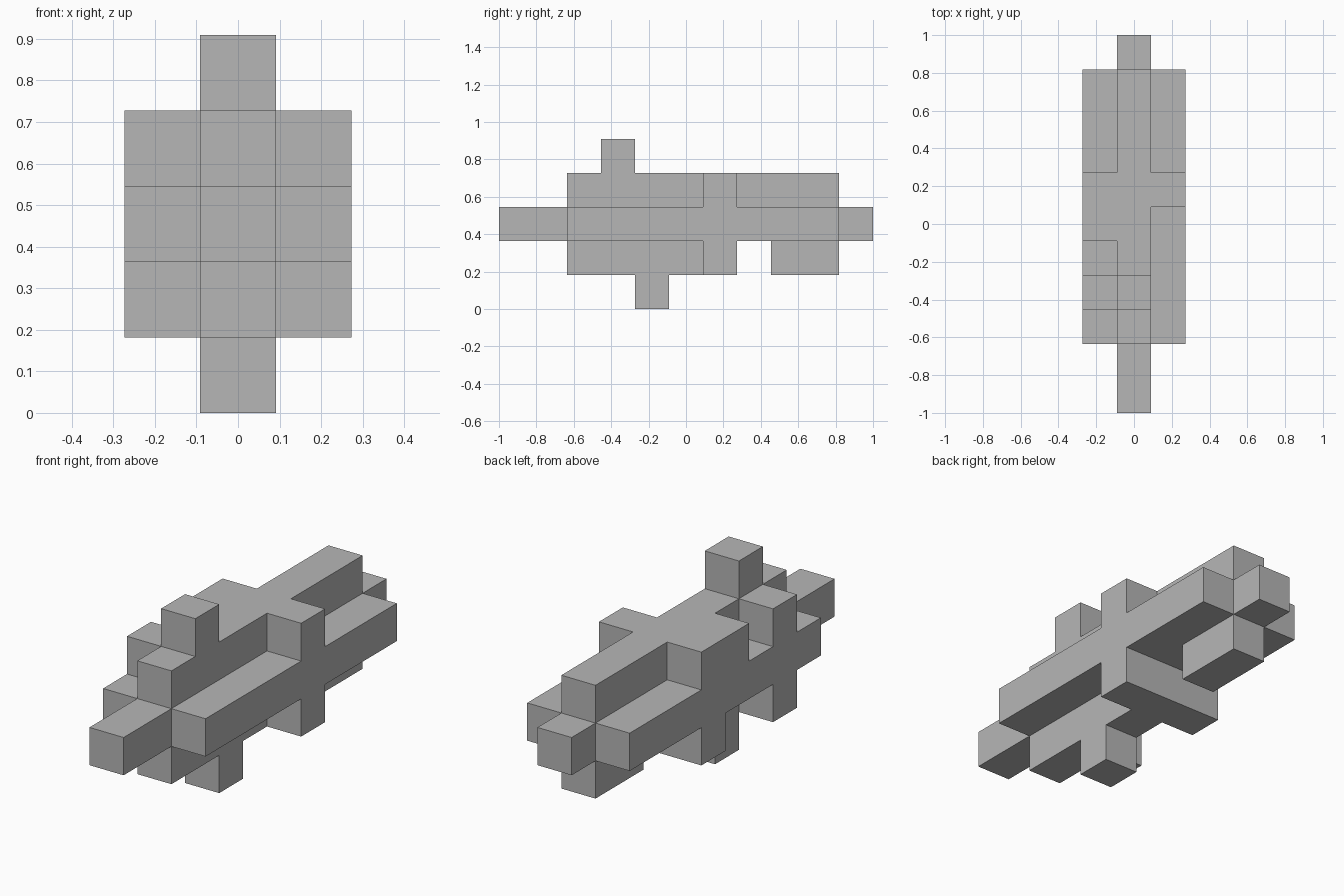
import bpy
import bmesh
from mathutils import Vector

default_cube = bpy.data.objects.get("Cube")
if default_cube:
    bpy.data.objects.remove(default_cube, do_unlink=True)

UNIT = 2 / 11                        # eleven cells along the length
ORIGIN = Vector((0, -1, UNIT / 2))   # centre of the lowest middle cell, front edge

grey = bpy.data.materials.new("plain grey")
grey.use_nodes = True
colour = (0.47, 0.47, 0.47, 1)
grey.diffuse_color = colour
grey.node_tree.nodes["Principled BSDF"].inputs["Base Color"].default_value = colour

# Bars of cells: columns (x), first and last row (y), layer (z)
LEFT, MIDDLE, RIGHT = 1, 0, -1
bars = [
    ((MIDDLE,), 0, 10, 2),               # long core with nose and tail
    ((LEFT, RIGHT), 2, 9, 2),            # side rails
    ((MIDDLE,), 2, 9, 3),                # upper spine
    ((MIDDLE,), 2, 6, 1),                # front keel
    ((MIDDLE,), 8, 9, 1),                # rear keel
    ((LEFT, RIGHT), 6, 6, 1),            # lower cross arms
    ((LEFT, RIGHT), 6, 6, 3),            # upper cross arms
    ((RIGHT,), 5, 5, 3),                 # widened upper right arm
    ((RIGHT,), 3, 3, 1),                 # lower right stud
    ((RIGHT,), 3, 3, 3),                 # upper right stud
    ((MIDDLE,), 3, 3, 4),                # top knob
    ((MIDDLE,), 4, 4, 0),                # foot
]
cells = {(x, y, z) for columns, first, last, z in bars
         for x in columns for y in range(first, last + 1)}


def add_side(bm, cell, direction):
    """Add the outward square of a cell on one side."""
    normal = Vector(direction)
    across = Vector((direction[1], direction[2], direction[0]))
    up = normal.cross(across)
    centre = ORIGIN + (Vector(cell) + Vector((0, 0.5, 0)) + normal / 2) * UNIT
    corners = ((-1, -1), (1, -1), (1, 1), (-1, 1))
    bm.faces.new([bm.verts.new(centre + (across * a + up * b) * UNIT / 2)
                  for a, b in corners])


# Outer skin only: a square wherever a cell has no neighbour
bm = bmesh.new()
for cell in sorted(cells):
    for axis in range(3):
        for sign in (-1, 1):
            direction = [0, 0, 0]
            direction[axis] = sign
            if tuple(c + d for c, d in zip(cell, direction)) not in cells:
                add_side(bm, cell, direction)

# Weld the skin and merge coplanar squares into clean flat faces
bmesh.ops.remove_doubles(bm, verts=bm.verts[:], dist=0.001)
bmesh.ops.dissolve_limit(bm, angle_limit=0.02, verts=bm.verts[:], edges=bm.edges[:])

mesh = bpy.data.meshes.new("block_body")
bm.to_mesh(mesh)
bm.free()
mesh.materials.append(grey)
body = bpy.data.objects.new("block_body", mesh)
bpy.context.collection.objects.link(body)
